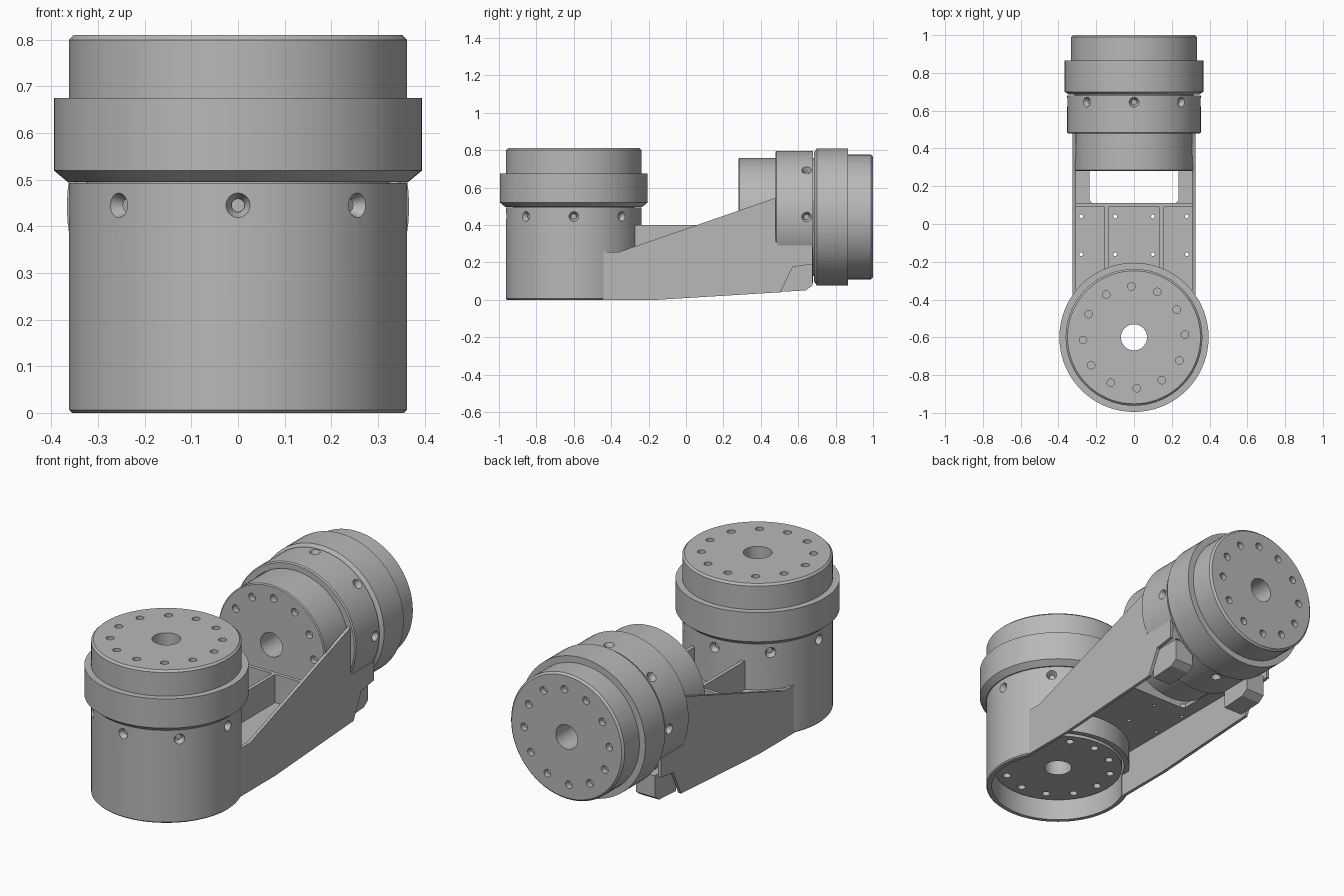
import bpy, bmesh
from math import radians, pi
from mathutils import Matrix, Vector

if "Cube" in bpy.data.objects:
    bpy.data.objects.remove(bpy.data.objects["Cube"])

# Single grey material
grey = bpy.data.materials.new("machined_grey")
grey.use_nodes = True
GREY = (0.48, 0.48, 0.48, 1)
grey.diffuse_color = GREY
grey.node_tree.nodes["Principled BSDF"].inputs["Base Color"].default_value = GREY


def finish(bm, name, matrix=Matrix()):
    bmesh.ops.recalc_face_normals(bm, faces=bm.faces)
    bm.transform(matrix)
    mesh = bpy.data.meshes.new(name)
    bm.to_mesh(mesh)
    bm.free()
    mesh.materials.append(grey)
    obj = bpy.data.objects.new(name, mesh)
    bpy.context.collection.objects.link(obj)
    return obj


def lathe(name, profile, matrix):
    """Closed (radius, height) loop turned about the local z axis."""
    bm = bmesh.new()
    verts = [bm.verts.new((r, 0, h)) for r, h in profile]
    edges = [bm.edges.new((v, verts[i - 1])) for i, v in enumerate(verts)]
    bmesh.ops.spin(bm, geom=verts + edges, cent=(0, 0, 0), axis=(0, 0, 1),
                   angle=2 * pi, steps=72)
    bmesh.ops.remove_doubles(bm, verts=bm.verts, dist=1e-5)
    return finish(bm, name, matrix)


def prism(name, outline, axis, lo, hi):
    """Outline in yz (axis x) or xy (axis z), extruded from lo to hi."""
    bm = bmesh.new()
    place = (lambda a, b: (lo, a, b)) if axis == "x" else (lambda a, b: (a, b, lo))
    face = bm.faces.new([bm.verts.new(place(a, b)) for a, b in outline])
    new = bmesh.ops.extrude_face_region(bm, geom=[face])["geom"]
    step = Vector((hi - lo, 0, 0) if axis == "x" else (0, 0, hi - lo))
    bmesh.ops.translate(bm, vec=step, verts=[g for g in new if isinstance(g, bmesh.types.BMVert)])
    return finish(bm, name)


def box(name, x, y, z):
    return prism(name, [(x[0], y[0]), (x[1], y[0]), (x[1], y[1]), (x[0], y[1])], "z", *z)


def cones(name, placements, r1, r2, depth, matrix=Matrix()):
    """A set of round cutters in one mesh."""
    bm = bmesh.new()
    for m in placements:
        bmesh.ops.create_cone(bm, cap_ends=True, segments=20, radius1=r1,
                              radius2=r2, depth=depth, matrix=m)
    return finish(bm, name, matrix)


def cut(obj, cutter):
    mod = obj.modifiers.new("cut", "BOOLEAN")
    mod.operation, mod.solver, mod.object = "DIFFERENCE", "EXACT", cutter
    bpy.context.view_layer.objects.active = obj
    bpy.ops.object.modifier_apply(modifier=mod.name)
    bpy.data.objects.remove(cutter)


def actuator(name, profile, bolt_radius, matrix):
    """Turned motor body with a bolt circle in each end."""
    obj = lathe(name, profile, matrix)
    ends = profile[0][1], profile[-1][1]
    spots = [Matrix.Rotation(radians(30 * i + 3), 4, "Z")
             @ Matrix.Translation((bolt_radius, 0, h)) for h in ends for i in range(12)]
    cut(obj, cones("bolt_cutter", spots, 0.02, 0.02, 0.06, matrix))


def clamp_shell(name, inner, outer, low, high, screw_h, matrix):
    """Tube around a motor with eight countersunk radial screw holes."""
    b = 0.006
    obj = lathe(name, [(inner, low), (outer - b, low), (outer, low + b),
                       (outer, high), (inner, high)], matrix)
    spots = [Matrix.Rotation(radians(45 * i), 4, "Z")
             @ Matrix.Translation((outer - 0.01, 0, screw_h))
             @ Matrix.Rotation(radians(90), 4, "Y") for i in range(8)]
    cut(obj, cones("screw_cutter", spots, 0.014, 0.03, 0.036, matrix))
    return obj


upright = Matrix.Translation((0, -0.6, 0))
level = Matrix.Translation((0, 0, 0.4425)) @ Matrix.Rotation(radians(-90), 4, "X")

# Upright motor and its shell
actuator("upright_motor", [
    (0.069, 0.11), (0.325, 0.11), (0.325, 0.5), (0.365, 0.495), (0.395, 0.52),
    (0.395, 0.675), (0.362, 0.675), (0.362, 0.80), (0.352, 0.81), (0.069, 0.81)],
    0.27, upright)
shell = clamp_shell("upright_shell", 0.335, 0.362, 0, 0.493, 0.445, upright)
cut(shell, box("shell_opening", (-0.31, 0.31), (-0.46, 0), (-0.1, 0.12)))

# Level motor and its shell
actuator("level_motor", [
    (0.064, 0.28), (0.31, 0.28), (0.315, 0.285), (0.315, 0.685), (0.345, 0.685),
    (0.367, 0.70), (0.367, 0.865), (0.333, 0.865), (0.333, 0.99), (0.323, 1.0),
    (0.064, 1.0)], 0.25, level)
clamp_shell("level_shell", 0.318, 0.354, 0.478, 0.68, 0.645, level)

# Arm side walls, lower blocks and ribs, mirrored left and right
wall = [(-0.46, 0), (-0.15, 0), (0.505, 0.04), (0.57, 0.175), (0.675, 0.19),
        (0.675, 0.29), (0.49, 0.29), (0.48, 0.545), (-0.36, 0.255), (-0.46, 0.255)]
block = [(0.5, 0.042), (0.64, 0.05), (0.675, 0.075), (0.675, 0.19), (0.5, 0.19)]
for side, s in (("left", 1), ("right", -1)):
    prism(side + "_arm_wall", wall, "x", s * 0.308, s * 0.325)
    prism(side + "_lower_block", block, "x", s * 0.18, s * 0.29)
    box(side + "_deck_rib", (s * 0.145 - 0.01, s * 0.145 + 0.01), (-0.29, 0.1), (0.24, 0.4))

# Deck with a clearance slot for the level motor
deck = prism("arm_deck", [
    (-0.31, -0.42), (0.31, -0.42), (0.31, 0.5), (0.235, 0.5), (0.235, 0.125),
    (0.22, 0.11), (-0.22, 0.11), (-0.235, 0.125), (-0.235, 0.5), (-0.31, 0.5)],
    "z", 0.23, 0.25)
holes = [Matrix.Translation((x, y, 0.24)) for x in (-0.28, -0.1, 0.1, 0.28)
         for y in (-0.16, 0.04)]
cut(deck, cones("deck_hole_cutter", holes, 0.01, 0.01, 0.1))
box("deck_cross_wall", (-0.31, 0.31), (0.09, 0.11), (0.235, 0.4))

# Smooth round surfaces, crisp edges
for obj in bpy.context.scene.objects:
    obj.select_set(obj.type == "MESH")
bpy.ops.object.shade_smooth_by_angle(angle=radians(25))
